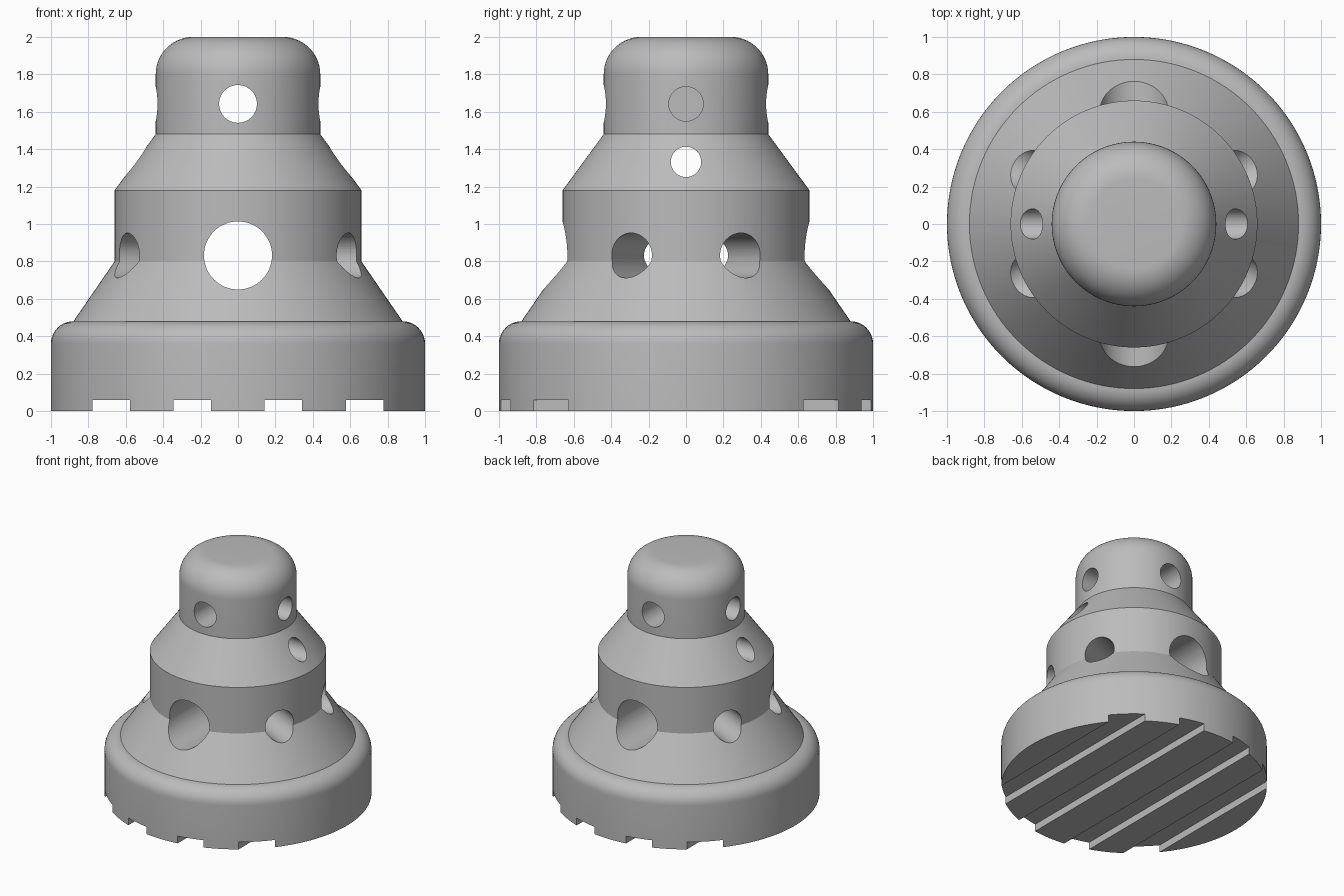
import bpy, bmesh, math
from mathutils import Matrix, Vector

if "Cube" in bpy.data.objects:
    bpy.data.objects.remove(bpy.data.objects["Cube"])

grey = bpy.data.materials.new("plain_grey")
grey.diffuse_color = (0.5, 0.5, 0.5, 1)
grey.use_nodes = True
grey.node_tree.nodes["Principled BSDF"].inputs["Base Color"].default_value = grey.diffuse_color


def arc(cx, cz, r, n=10):
    """Quarter fillet from the side wall up to the top."""
    return [(cx + r * math.cos(i * math.pi / 2 / n), cz + r * math.sin(i * math.pi / 2 / n))
            for i in range(n + 1)]


def lathe(name, profile, segments=128):
    bm = bmesh.new()
    rings = []
    for r, z in profile:
        rings.append([bm.verts.new((r * math.cos(2 * math.pi * i / segments),
                                    r * math.sin(2 * math.pi * i / segments), z))
                      for i in range(segments)])
    for a, b in zip(rings, rings[1:]):
        for i in range(segments):
            j = (i + 1) % segments
            bm.faces.new((a[i], a[j], b[j], b[i]))
    bm.faces.new(rings[0][::-1])
    bm.faces.new(rings[-1])
    mesh = bpy.data.meshes.new(name)
    bm.to_mesh(mesh)
    bm.free()
    obj = bpy.data.objects.new(name, mesh)
    bpy.context.collection.objects.link(obj)
    mesh.materials.append(grey)
    return obj


# Stepped body with rounded base shoulder and rounded cap
body = lathe("stepped_body",
             [(1, 0)] + arc(0.88, 0.36, 0.12) +
             [(0.66, 0.8), (0.66, 1.18), (0.44, 1.48)] + arc(0.24, 1.8, 0.2, 14))


def cut(name, bm):
    mesh = bpy.data.meshes.new(name)
    bm.to_mesh(mesh)
    bm.free()
    mesh.materials.append(grey)
    cutter = bpy.data.objects.new(name, mesh)
    bpy.context.collection.objects.link(cutter)
    mod = body.modifiers.new(name, 'BOOLEAN')
    mod.operation, mod.solver, mod.object = 'DIFFERENCE', 'EXACT', cutter
    bpy.context.view_layer.objects.active = body
    bpy.ops.object.modifier_apply(modifier=name)
    bpy.data.objects.remove(cutter)


def drill(name, radius, z, degrees, start=-1.2, end=1.2):
    """Horizontal hole along a direction measured from +x."""
    a = math.radians(degrees)
    d = Vector((math.cos(a), math.sin(a), 0))
    mid = d * (start + end) / 2 + Vector((0, 0, z))
    bm = bmesh.new()
    bmesh.ops.create_cone(bm, cap_ends=True, segments=64, radius1=radius, radius2=radius,
                          depth=end - start,
                          matrix=Matrix.Translation(mid) @ d.to_track_quat('Z', 'Y').to_matrix().to_4x4())
    cut(name, bm)


# Through holes front to back, and side to side
drill("large_hole", 0.182, 0.832, 90)
drill("cap_hole", 0.101, 1.642, 90)
drill("shoulder_hole", 0.081, 1.332, 0)

# Blind side holes in the cap
for angle in (0, 180):
    drill("cap_blind_hole", 0.092, 1.642, angle, start=0.22)

# Diagonal holes in the middle
for angle in (26.5, -26.5):
    drill("diagonal_hole", 0.12, 0.832, angle)

# Grooves across the underside
for x in (-0.678, -0.245, 0.242, 0.677):
    bm = bmesh.new()
    bmesh.ops.create_cube(bm, size=1, matrix=Matrix.Translation((x, 0, 0)) @
                          Matrix.Diagonal((0.2, 2.4, 0.12, 1)))
    cut("groove", bm)

# Smooth shading with crisp edges
bpy.ops.object.select_all(action='DESELECT')
body.select_set(True)
bpy.context.view_layer.objects.active = body
bpy.ops.object.shade_smooth_by_angle(angle=math.radians(25))
